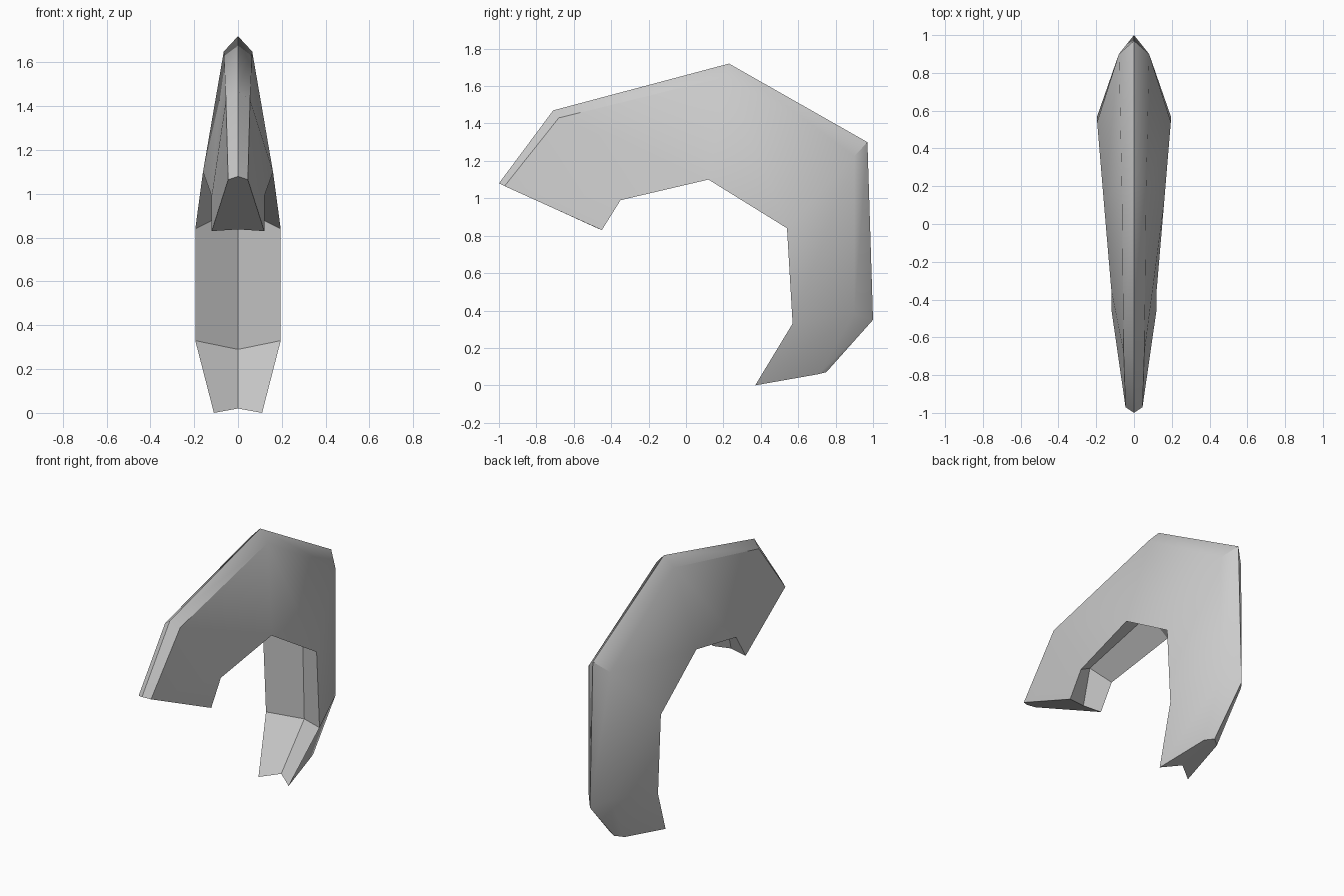
import bpy, bmesh

if "Cube" in bpy.data.objects:
    bpy.data.objects.remove(bpy.data.objects["Cube"])

# One flat colour
grey = bpy.data.materials.new("plain_grey")
grey.diffuse_color = (0.6, 0.6, 0.6, 1)
grey.use_nodes = True
grey.node_tree.nodes["Principled BSDF"].inputs["Base Color"].default_value = grey.diffuse_color

# Each ring of the hooked arm: ridge (y, z), shoulder (x, y, z), lip (x, y, z), groove (y, z)
rings = [
    ((-1.00, 1.08), (0.045, -0.97, 1.065), (0.12, -0.45, 0.83), (-0.47, 0.838)),
    ((-0.71, 1.47), (0.055, -0.68, 1.43), (0.12, -0.35, 0.99), (-0.41, 1.07)),
    ((0.23, 1.72), (0.065, 0.215, 1.65), (0.16, 0.12, 1.10), (0.14, 1.20)),
    ((0.97, 1.30), (0.08, 0.90, 1.225), (0.195, 0.54, 0.84), (0.67, 0.94)),
    ((1.00, 0.35), (0.08, 0.90, 0.385), (0.195, 0.57, 0.33), (0.69, 0.29)),
    ((0.75, 0.07), (0.05, 0.71, 0.06), (0.11, 0.37, 0.0), (0.45, 0.02)),
]

bm = bmesh.new()
loops = []
for ridge, shoulder, lip, groove in rings:
    mirror = lambda p: (-p[0], p[1], p[2])
    pts = [(0, *ridge), shoulder, lip, (0, *groove), mirror(lip), mirror(shoulder)]
    loops.append([bm.verts.new(p) for p in pts])

# Skin between neighbouring rings
for a, b in zip(loops, loops[1:]):
    for i in range(6):
        j = (i + 1) % 6
        bm.faces.new((a[i], a[j], b[j], b[i]))

# End caps, split along the centre so the notch stays clean
for r in (loops[0], loops[-1]):
    bm.faces.new((r[0], r[1], r[2], r[3]))
    bm.faces.new((r[0], r[3], r[4], r[5]))
bmesh.ops.recalc_face_normals(bm, faces=bm.faces)

mesh = bpy.data.meshes.new("hooked_arm")
bm.to_mesh(mesh)
bm.free()
mesh.materials.append(grey)
arm = bpy.data.objects.new("hooked_arm", mesh)
bpy.context.collection.objects.link(arm)
bpy.context.view_layer.objects.active = arm
arm.select_set(True)
bpy.ops.object.shade_smooth_by_angle(angle=0.6)
